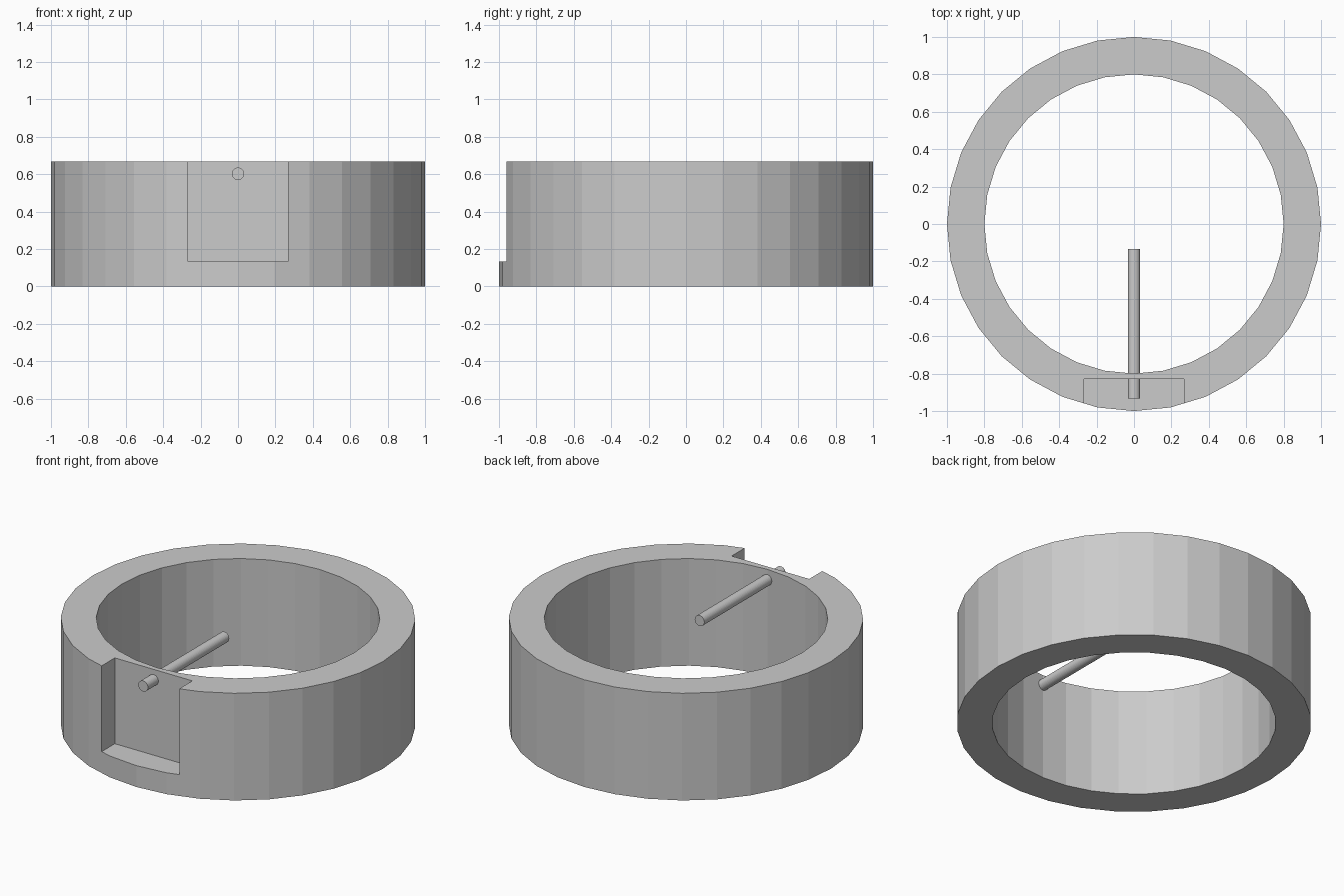
import bpy, bmesh, math
from mathutils import Matrix

if "Cube" in bpy.data.objects:
    bpy.data.objects.remove(bpy.data.objects["Cube"])

SIDES = 32
HEIGHT = 0.667


def add_object(name, bm):
    bmesh.ops.recalc_face_normals(bm, faces=bm.faces)
    mesh = bpy.data.meshes.new(name)
    bm.to_mesh(mesh)
    bm.free()
    obj = bpy.data.objects.new(name, mesh)
    bpy.context.collection.objects.link(obj)
    return obj


# Ring wall: rectangular profile swept around z
bm = bmesh.new()
profile = [(0.8, 0), (1, 0), (1, HEIGHT), (0.8, HEIGHT)]
loops = []
for i in range(SIDES):
    a = 2 * math.pi * i / SIDES
    loops.append([bm.verts.new((r * math.cos(a), r * math.sin(a), z)) for r, z in profile])
for i in range(SIDES):
    p, q = loops[i], loops[(i + 1) % SIDES]
    for j in range(4):
        k = (j + 1) % 4
        bm.faces.new((p[j], q[j], q[k], p[k]))
ring = add_object("ring_wall", bm)

# Pocket in the front of the ring, open at the top
bm = bmesh.new()
bmesh.ops.create_cube(bm, size=1, matrix=Matrix.Translation((0, -1.03, 0.533))
                      @ Matrix.Diagonal((0.534, 0.4, 0.8, 1)))
cutter = add_object("pocket_cutter", bm)
cutter.hide_render = True

cut = ring.modifiers.new("pocket", 'BOOLEAN')
cut.operation = 'DIFFERENCE'
cut.solver = 'EXACT'
cut.object = cutter
bpy.context.view_layer.objects.active = ring
bpy.ops.object.modifier_apply(modifier=cut.name)
bpy.data.objects.remove(cutter)

# Rod passing through the thin wall of the pocket
bm = bmesh.new()
bmesh.ops.create_cone(bm, cap_ends=True, segments=SIDES, radius1=0.033, radius2=0.033,
                      depth=0.8, matrix=Matrix.Translation((0, -0.533, 0.602))
                      @ Matrix.Rotation(math.pi / 2, 4, 'X'))
add_object("rod", bm)
